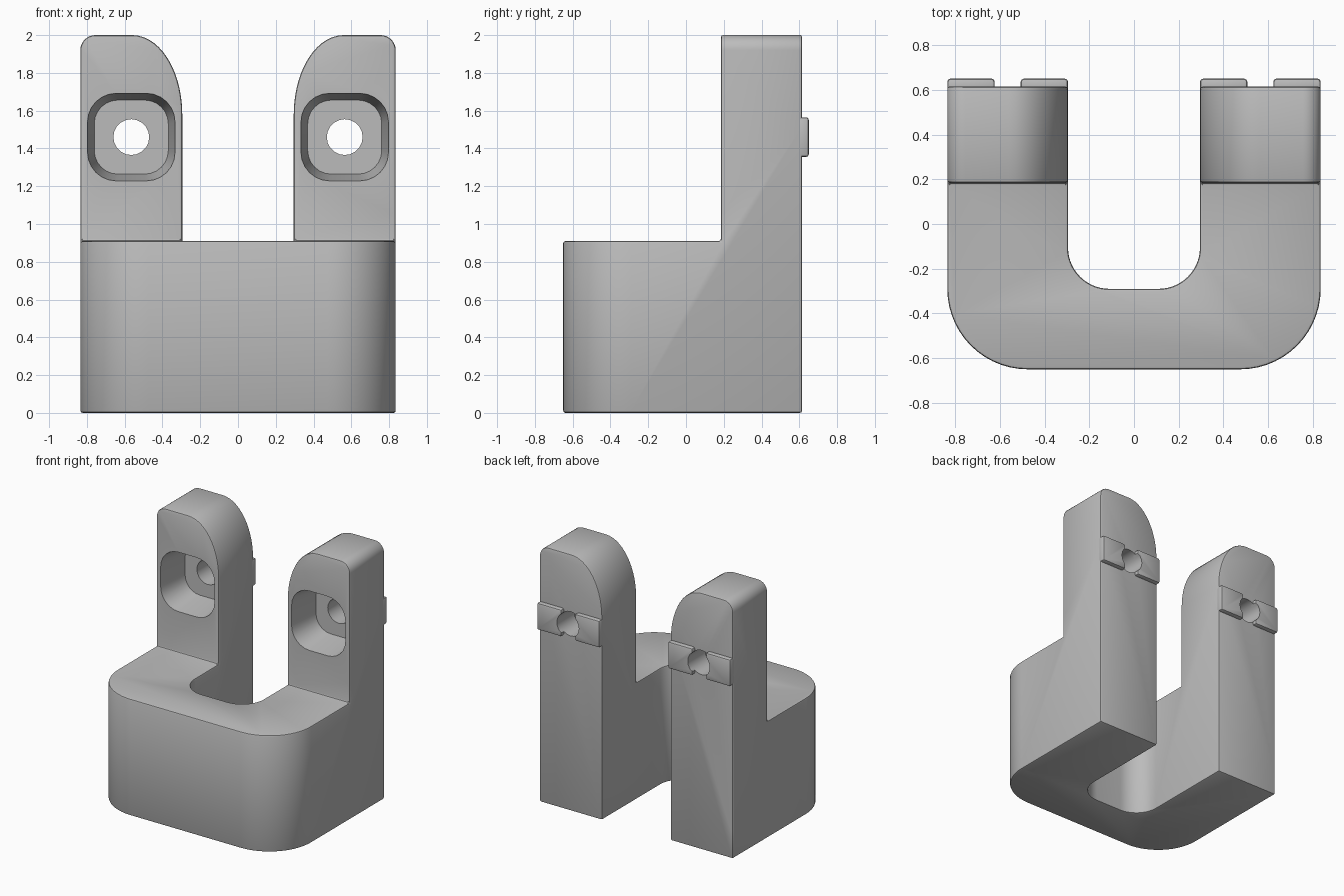
import bpy, bmesh
from math import sin, cos, pi, radians
from mathutils import Vector

if "Cube" in bpy.data.objects:
    bpy.data.objects.remove(bpy.data.objects["Cube"], do_unlink=True)

W, INNER = 0.835, 0.295            # outer and inner half widths
FRONT, STEP, BACK = -0.65, 0.185, 0.615
BASE_TOP, TOP = 0.91, 2.0
HOLE_X, HOLE_Z = 0.565, 1.46

grey = bpy.data.materials.new("grey plastic")
grey.use_nodes = True
grey.diffuse_color = (0.5, 0.5, 0.5, 1)
grey.node_tree.nodes["Principled BSDF"].inputs["Base Color"].default_value = (0.5, 0.5, 0.5, 1)


def arc(cx, cy, rx, ry, start, end, n=14):
    return [(cx + rx * cos(radians(start + (end - start) * i / n)),
             cy + ry * sin(radians(start + (end - start) * i / n))) for i in range(n + 1)]


def mirrored(half):
    """Close a right-half outline with its mirror image."""
    return half + [(-x, y) for x, y in reversed(half)]


def rounded(cx, cy, half, r):
    pts = []
    for k, (sx, sy) in enumerate([(1, 1), (-1, 1), (-1, -1), (1, -1)]):
        pts += arc(cx + sx * (half - r), cy + sy * (half - r), r, r, 90 * k, 90 * k + 90, 6)
    return pts


def loft(name, a, b):
    """Solid between two matching outlines of 3D points."""
    bm = bmesh.new()
    va, vb = [bm.verts.new(p) for p in a], [bm.verts.new(p) for p in b]
    n = len(va)
    bm.faces.new(va)
    bm.faces.new(vb)
    for i in range(n):
        j = (i + 1) % n
        bm.faces.new((va[i], va[j], vb[j], vb[i]))
    bmesh.ops.recalc_face_normals(bm, faces=bm.faces)
    mesh = bpy.data.meshes.new(name)
    bm.to_mesh(mesh)
    bm.free()
    ob = bpy.data.objects.new(name, mesh)
    bpy.context.collection.objects.link(ob)
    mesh.materials.append(grey)
    return ob


def prism_z(name, pts, z0, z1):
    return loft(name, [(x, y, z0) for x, y in pts], [(x, y, z1) for x, y in pts])


def prism_y(name, pts, y0, y1, pts2=None):
    return loft(name, [(x, y0, z) for x, z in pts], [(x, y1, z) for x, z in pts2 or pts])


def box(name, x0, x1, y0, y1, z0, z1):
    return prism_z(name, [(x0, y0), (x1, y0), (x1, y1), (x0, y1)], z0, z1)


def apply(ob, mod):
    bpy.ops.object.select_all(action='DESELECT')
    bpy.context.view_layer.objects.active = ob
    ob.select_set(True)
    bpy.ops.object.modifier_apply(modifier=mod.name)


def boolean(ob, cutter, operation='DIFFERENCE'):
    mod = ob.modifiers.new("Cut", 'BOOLEAN')
    mod.operation, mod.solver, mod.object = operation, 'EXACT', cutter
    apply(ob, mod)
    bpy.data.objects.remove(cutter, do_unlink=True)


def bevel(ob, width):
    mod = ob.modifiers.new("Soft edges", 'BEVEL')
    mod.width, mod.segments = width, 2
    mod.limit_method, mod.angle_limit = 'ANGLE', radians(40)
    apply(ob, mod)


def smooth(ob):
    bpy.ops.object.select_all(action='DESELECT')
    bpy.context.view_layer.objects.active = ob
    ob.select_set(True)
    bpy.ops.object.shade_smooth_by_angle(angle=radians(30))


def hole_cutter(side):
    pts = arc(side * HOLE_X, HOLE_Z, 0.095, 0.095, 0, 360, 20)[:-1]
    return prism_y("hole_cutter", pts, 0.3, 0.8)


# U-shaped plan, extruded past full height
plan = [(INNER, BACK)] + arc(INNER - 0.185, -0.105, 0.185, 0.185, 0, -90)
plan = [(W, BACK)] + plan
outer = arc(W - 0.36, FRONT + 0.36, 0.36, 0.36, -90, 0)
mirror_x = lambda pts: [(-x, y) for x, y in reversed(pts)]
body = prism_z("bracket_body", plan + mirror_x(plan) + mirror_x(outer) + outer, 0, TOP + 0.3)

# Lower the front and round the tops of the two posts
boolean(body, box("step_cutter", -2, 2, -2, STEP, BASE_TOP, 3))
half = [(W, -0.2)] + arc(W - 0.08, TOP - 0.08, 0.08, 0.08, 0, 90, 8)
half += arc(0.56, TOP - 0.42, 0.56 - INNER, 0.42, 90, 180)
boolean(body, prism_y("post_outline", mirrored(half), -1, 1), 'INTERSECT')
bevel(body, 0.012)

# Tapered screw recesses, holes and back keys on each post
for side, label in ((1, "left"), (-1, "right")):
    mouth = rounded(side * HOLE_X, HOLE_Z, 0.236, 0.155)
    floor = rounded(side * HOLE_X, HOLE_Z, 0.196, 0.125)
    boolean(body, prism_y("recess_cutter", mouth, STEP - 0.03, STEP + 0.25, floor))
    boolean(body, hole_cutter(side))
    for part, x0, x1 in (("inner", INNER, 0.507), ("outer", 0.623, W)):
        lo, hi = sorted((side * x0, side * x1))
        key = box(f"{label}_{part}_key", lo, hi, BACK - 0.03, 0.65, HOLE_Z - 0.105, HOLE_Z + 0.105)
        bevel(key, 0.014)
        boolean(key, hole_cutter(side))
        smooth(key)
smooth(body)
